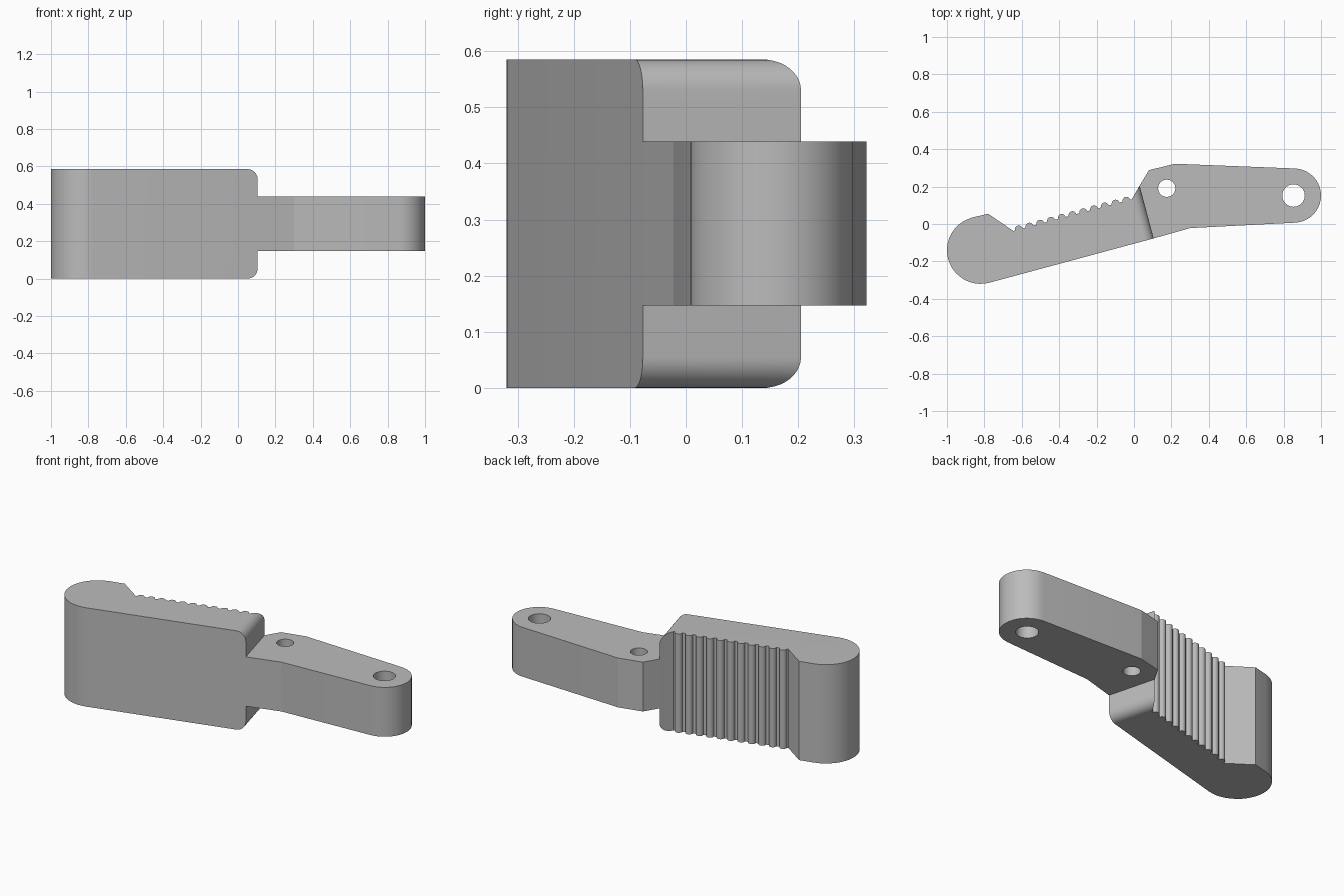
import bpy, bmesh, math
from mathutils import Vector

old = bpy.data.objects.get("Cube")
if old:
    bpy.data.objects.remove(old, do_unlink=True)

grey = bpy.data.materials.new("plain grey")
grey.use_nodes = True
colour = (0.5, 0.5, 0.5, 1)
grey.diffuse_color = colour
grey.node_tree.nodes["Principled BSDF"].inputs["Base Color"].default_value = colour

HEIGHT = 0.585
TILT = math.radians(15)      # the grip's slant in plan
END_TOP = Vector((0.03, 0.205))
END_LOW = Vector((0.105, -0.077))


def arc(centre, radius, start, end, steps=20):
    """Points along an arc, angles in radians."""
    angles = [start + (end - start) * i / steps for i in range(steps + 1)]
    return [Vector((centre[0] + radius * math.cos(a), centre[1] + radius * math.sin(a)))
            for a in angles]


def prism(name, outline, z0, z1, holes=(), rounded_end=0):
    """Extrude a plan outline, optionally with holes and a rounded end wall."""
    bm = bmesh.new()
    loops = []
    for loop in [outline, *holes]:
        loops.append([bm.verts.new((p[0], p[1], z0)) for p in loop])
    if holes:
        edges = [bm.edges.new((l[i - 1], l[i])) for l in loops for i in range(len(l))]
        bmesh.ops.triangle_fill(bm, edges=edges, use_beauty=True)
    else:
        bm.faces.new(loops[0])
    grown = bmesh.ops.extrude_face_region(bm, geom=bm.faces[:])["geom"]
    bmesh.ops.translate(bm, vec=(0, 0, z1 - z0),
                        verts=[g for g in grown if isinstance(g, bmesh.types.BMVert)])
    bmesh.ops.recalc_face_normals(bm, faces=bm.faces[:])
    if rounded_end:
        # Horizontal edges of the end wall, top and bottom
        def on_end(v):
            return min((v.co.xy - END_TOP).length, (v.co.xy - END_LOW).length) < 0.001
        rims = [e for e in bm.edges if all(on_end(v) for v in e.verts)
                and abs(e.verts[0].co.z - e.verts[1].co.z) < 0.001]
        bmesh.ops.bevel(bm, geom=rims, offset=rounded_end, segments=10,
                        profile=0.5, affect='EDGES')
    mesh = bpy.data.meshes.new(name)
    bm.to_mesh(mesh)
    bm.free()
    mesh.materials.append(grey)
    mesh.shade_smooth()
    mesh.set_sharp_from_angle(angle=math.radians(11))
    obj = bpy.data.objects.new(name, mesh)
    bpy.context.collection.objects.link(obj)
    return obj


# Row of rounded ridges along the back of the grip
ridge_start, ridge_end = Vector((-0.012, 0.132)), Vector((-0.645, -0.037))
ridges = []
count = 11
for i in range(count):
    mid = ridge_start.lerp(ridge_end, (i + 0.5) / count)
    ridges += arc(mid, 0.021, TILT, TILT + math.pi, 18)

# Broad ridged grip with a round butt
butt = arc((-0.82, -0.14), 0.18, TILT + math.pi / 2, TILT + math.pi * 1.5)
grip_outline = [END_LOW, END_TOP, ridge_start, *ridges, ridge_end,
                Vector((-0.78, 0.055)), *butt]
prism("ridged_grip", grip_outline, 0, HEIGHT, rounded_end=0.055)

# Narrower arm with a round tip and two pin holes
tip = arc((0.855, 0.152), 0.145, math.radians(-87), math.radians(87))
arm_outline = [END_TOP, Vector((0.08, 0.288)), Vector((0.22, 0.322)),
               *reversed(tip), Vector((0.30, -0.022)), END_LOW]
pin_holes = [arc(c, r, 0, math.tau, 40)[:-1]
             for c, r in (((0.175, 0.191), 0.046), ((0.853, 0.152), 0.06))]
prism("pivot_arm", arm_outline, 0.147, 0.439, holes=pin_holes)
